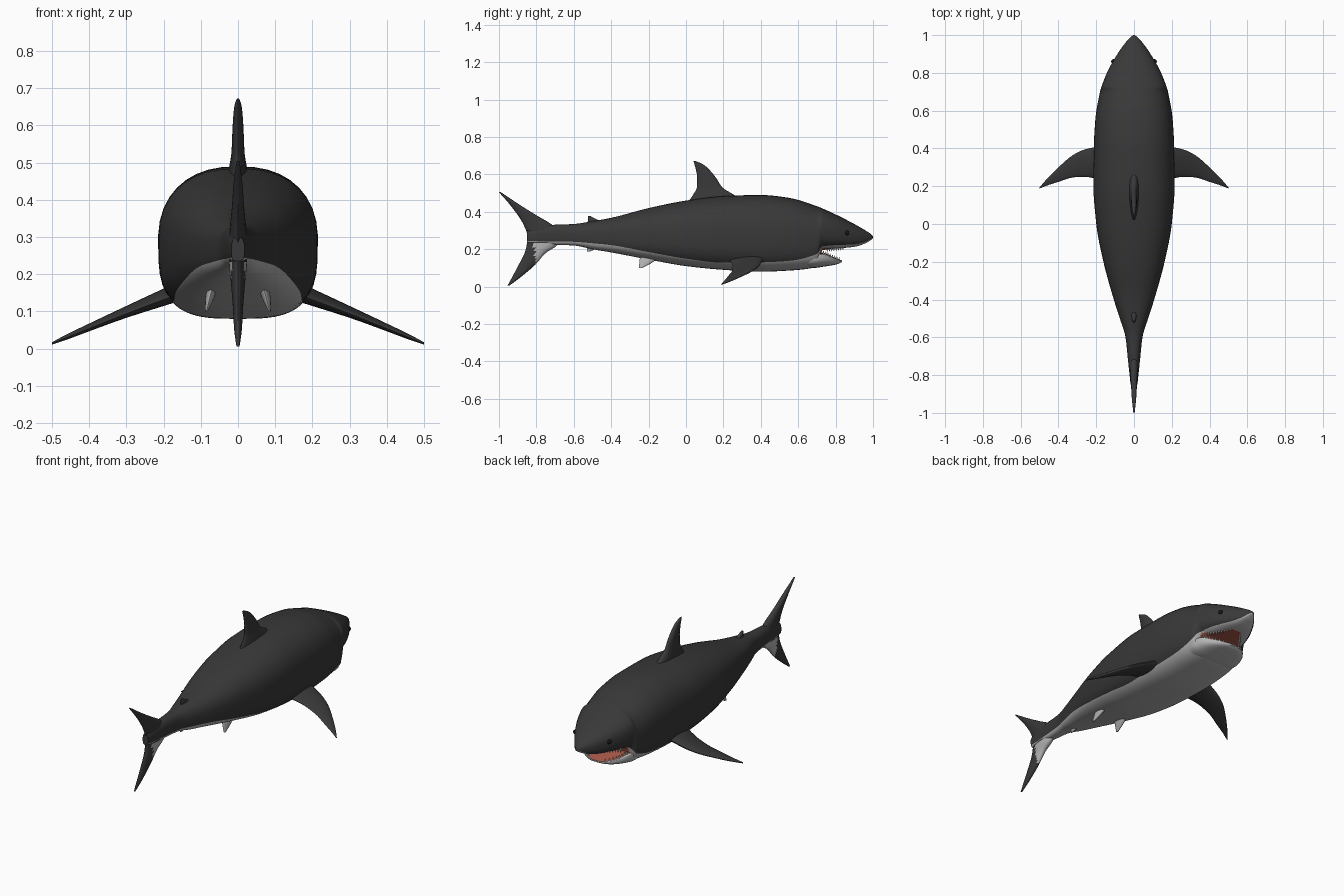
import bpy, bmesh, math
from mathutils import Vector, Matrix

if "Cube" in bpy.data.objects:
    bpy.data.objects.remove(bpy.data.objects["Cube"])


def material(name, color):
    mat = bpy.data.materials.new(name)
    mat.use_nodes = True
    mat.diffuse_color = (*color, 1)
    mat.node_tree.nodes["Principled BSDF"].inputs["Base Color"].default_value = (*color, 1)
    return mat


GREY = material("dark grey skin", (0.04, 0.04, 0.04))
WHITE = material("pale belly", (0.45, 0.45, 0.45))
RED = material("mouth red", (0.35, 0.09, 0.06))
TOOTH = material("tooth white", (0.65, 0.63, 0.58))
BLACK = material("eye black", (0.008, 0.008, 0.008))


def sample(rows, s):
    """Monotone smooth interpolation of table rows keyed by their first value."""
    last = len(rows) - 1
    i = max(k for k in range(last) if k == 0 or rows[k][0] <= s)
    a, b = rows[i], rows[i + 1]
    h = b[0] - a[0]
    t = (s - a[0]) / h

    def slope(k, c):
        return (rows[k + 1][c] - rows[k][c]) / (rows[k + 1][0] - rows[k][0])

    def tangent(k, c):
        if k == 0 or k == last:
            return slope(min(k, last - 1), c)
        p, q = slope(k - 1, c), slope(k, c)
        return 2 * p * q / (p + q) if p * q > 0 else 0

    result = []
    for c in range(1, len(a)):
        m, n = tangent(i, c) * h, tangent(i + 1, c) * h
        result.append(a[c] + m * t + (3 * (b[c] - a[c]) - 2 * m - n) * t ** 2
                      + (m + n - 2 * (b[c] - a[c])) * t ** 3)
    return result


def stations(rows, steps):
    for a, b in zip(rows, rows[1:]):
        for k in range(steps):
            yield a[0] + (b[0] - a[0]) * k / steps
    yield rows[-1][0]


def finish(name, bm, mats):
    bmesh.ops.recalc_face_normals(bm, faces=bm.faces)
    mesh = bpy.data.meshes.new(name)
    bm.to_mesh(mesh)
    bm.free()
    for mat in mats:
        mesh.materials.append(mat)
    obj = bpy.data.objects.new(name, mesh)
    bpy.context.collection.objects.link(obj)
    bpy.ops.object.select_all(action="DESELECT")
    obj.select_set(True)
    bpy.context.view_layer.objects.active = obj
    bpy.ops.object.shade_smooth_by_angle(angle=math.radians(50))
    return obj


def loft(name, rings, mats, rule):
    """Skin closed rings; rule(column, centre) picks each face's material."""
    bm = bmesh.new()
    verts = [[bm.verts.new(p) for p in ring] for ring in rings]
    n = len(rings[0])
    for a, b in zip(verts, verts[1:]):
        for k in range(n):
            f = bm.faces.new((a[k], a[(k + 1) % n], b[(k + 1) % n], b[k]))
            f.material_index = rule(k, f.calc_center_median())
    for ring in (verts[0], verts[-1]):
        f = bm.faces.new(ring)
        f.material_index = rule(0, f.calc_center_median())
    return finish(name, bm, mats)


UPPER, LOWER = 28, 24


def section(y, top, bottom, half, edge, mid=0.5):
    """Cross-section whose columns split exactly at the colour edge height."""
    centre = bottom + (top - bottom) * mid
    drop = min(max((centre - edge) / (centre - bottom), 0.0), 0.96)
    t0 = math.asin(drop ** (1 / 0.62))
    angles = [-t0 + (math.pi + 2 * t0) * k / UPPER for k in range(UPPER)]
    angles += [math.pi + t0 + (math.pi - 2 * t0) * k / LOWER for k in range(LOWER)]
    ring = []
    for t in angles:
        c, s = math.cos(t), math.sin(t)
        p = 0.85 if s > 0 else 0.62
        h = top - centre if s > 0 else centre - bottom
        ring.append(Vector((math.copysign(half * abs(c) ** p, c), y,
                            centre + math.copysign(h * abs(s) ** p, s))))
    return ring


# Body: y, top, bottom, half width, height of the belly colour edge
BODY = [
    (-.85, .30, .235, .018, .245), (-.72, .33, .225, .032, .242),
    (-.6, .335, .22, .045, .24), (-.5, .35, .2, .075, .232),
    (-.4, .368, .183, .107, .222), (-.2, .42, .145, .162, .185),
    (0, .46, .11, .2, .15), (.2, .485, .09, .215, .128),
    (.4, .49, .08, .213, .13), (.55, .475, .086, .205, .138),
    (.7, .43, .105, .18, .175), (.73, .418, .195, .171, .215),
    (.8, .386, .203, .144, .222), (.9, .335, .213, .088, .226),
    (.96, .3, .232, .045, .24), (.99, .28, .25, .018, .256),
    (1, .27, .259, .003, .262),
]


def body_rule(column, p):
    if column < UPPER:
        return 0
    return 2 if .705 < p.y < .87 and abs(p.x) < (.9 - p.y) * .75 else 1


loft("body", [section(y, *sample(BODY, y)) for y in stations(BODY, 6)],
     [GREY, WHITE, RED], body_rule)

# Lower jaw: y, top, bottom, half width
JAW = [
    (.6, .15, .1, .14), (.68, .18, .1, .162), (.73, .182, .106, .15),
    (.78, .162, .114, .115), (.815, .148, .122, .068), (.833, .14, .132, .02),
]
jaw_rings = []
for y in stations(JAW, 5):
    top, bottom, half = sample(JAW, y)
    jaw_rings.append(section(y, top, bottom, half, top, mid=0.85))
loft("lower_jaw", jaw_rings, [WHITE, RED],
     lambda k, p: int(2 < k < UPPER - 3))

# Teeth along both jaws
bm = bmesh.new()
for k in range(8):
    y = .735 + .012 * k
    top, _, half = sample(JAW, min(y, .825))
    roof = sample(BODY, y + .02)[1]
    for side in (-1, 1):
        spots = ((side * half * .9, min(y, .825), top + .002, 0),
                 (side * (.88 - y) * .75, y + .02, roof - .004, math.pi))
        for x, ty, z, turn in spots:
            bmesh.ops.create_cone(
                bm, cap_ends=True, segments=6, radius1=.006, radius2=.0005, depth=.018,
                matrix=Matrix.Translation((x, ty, z)) @ Matrix.Rotation(turn, 4, "X"))
finish("teeth", bm, [TOOTH])


def fin(name, rows, place, mats=(GREY,), rule=lambda k, p: 0):
    """Rows: span, leading edge, trailing edge, half thickness."""
    rings = []
    for s in stations(rows, 4):
        lead, trail, half = sample(rows, s)
        ring = []
        for k in range(20):
            a = math.tau * k / 20
            u = (1 - math.cos(a)) / 2
            ring.append(place(s, lead + (trail - lead) * u, half * math.sin(a) * (1.25 - .5 * u)))
        rings.append(ring)
    return loft(name, rings, mats, rule)


def upright(s, chord, t):
    return Vector((t, chord, s))


# Fins on the centre line
fin("dorsal_fin", [
    (.45, .32, .01, .03), (.495, .25, .04, .022), (.53, .195, .058, .017),
    (.58, .162, .06, .015), (.63, .12, .052, .012), (.655, .09, .045, .009),
    (.672, .05, .04, .003)], upright)
fin("rear_dorsal_fin", [
    (.33, -.42, -.53, .015), (.352, -.46, -.525, .012), (.367, -.492, -.525, .008),
    (.377, -.51, -.525, .003)], upright)
fin("anal_fin", [
    (.188, -.515, -.53, .003), (.198, -.49, -.53, .008), (.23, -.45, -.53, .014)],
    upright, (WHITE,))
fin("tail_fin", [
    (.005, -.945, -.955, .004), (.05, -.885, -.93, .01), (.12, -.803, -.893, .014),
    (.18, -.75, -.863, .019), (.22, -.69, -.852, .023), (.27, -.66, -.848, .025),
    (.33, -.715, -.868, .021), (.38, -.797, -.898, .016), (.44, -.893, -.943, .012),
    (.505, -.99, -1, .004)], upright, (GREY, WHITE),
    lambda k, p: int(p.z < .235 and p.y > -.81))

# Paired fins and eyes
for side, label in ((1, "left"), (-1, "right")):
    fin(label + "_pectoral_fin", [
        (.15, .43, .22, .026), (.205, .408, .24, .022), (.26, .395, .25, .018),
        (.32, .367, .247, .014), (.4, .3, .223, .01), (.46, .24, .204, .007),
        (.5, .194, .188, .003)],
        lambda s, c, t: Vector((side * s, c, .212 - .383 * s + .06 * (c - .3) + t)))
    fin(label + "_pelvic_fin", [
        (.1, -.235, -.25, .003), (.12, -.195, -.25, .008), (.14, -.165, -.248, .012),
        (.18, -.12, -.245, .016)],
        lambda s, c, t: Vector((side * (.085 - .25 * (s - .1)) + t, c, s)), (WHITE,))

    bm = bmesh.new()
    bmesh.ops.create_uvsphere(bm, u_segments=16, v_segments=10, radius=.013,
                              matrix=Matrix.Translation((side * .108, .86, .287)))
    finish(label + "_eye", bm, [BLACK])
